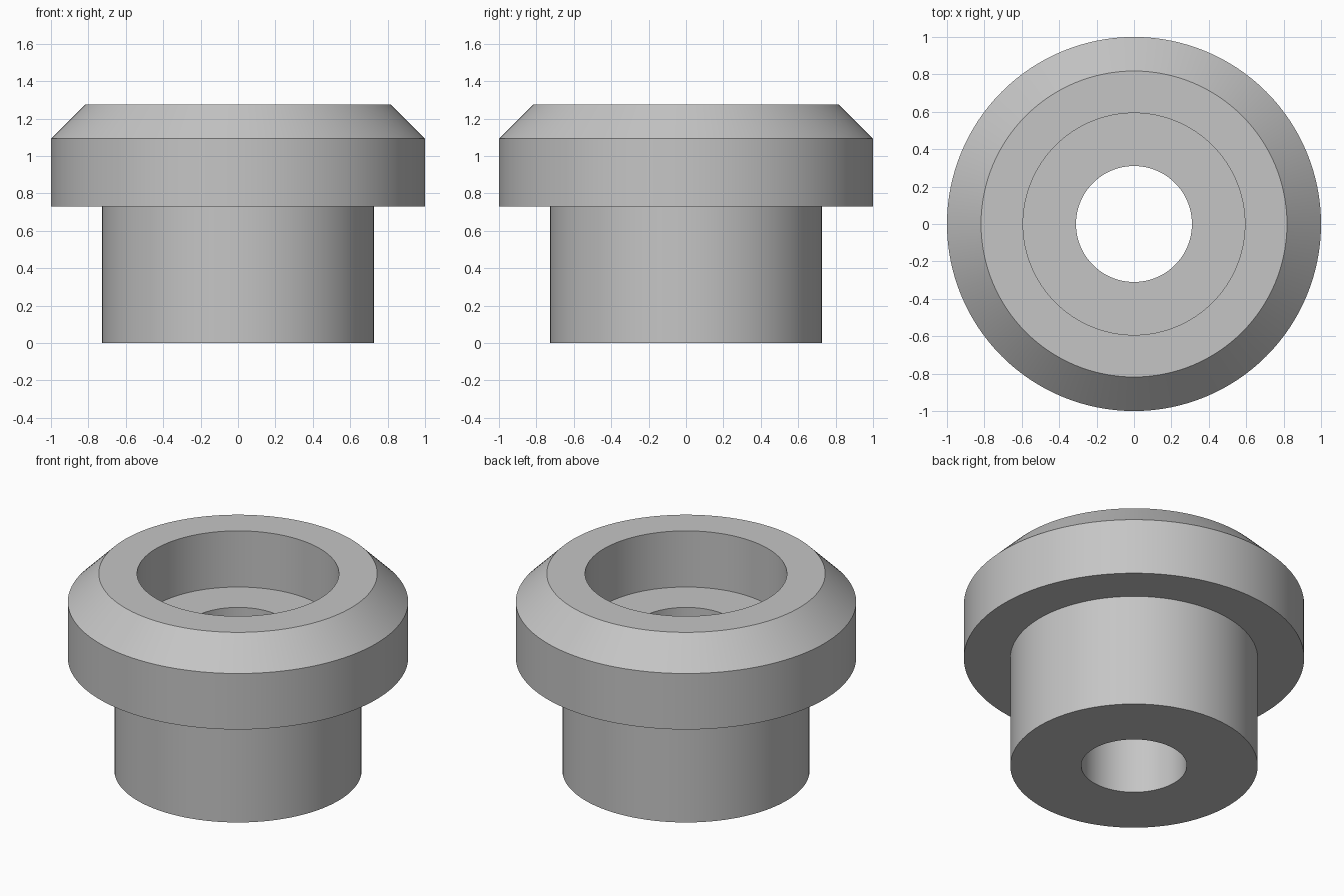
import bpy
import bmesh
import math

cube = bpy.data.objects.get("Cube")
if cube:
    bpy.data.objects.remove(cube, do_unlink=True)

SEGMENTS = 128

# Plain grey material
grey = bpy.data.materials.new("plain_grey")
grey.use_nodes = True
colour = (0.56, 0.56, 0.56, 1)
grey.diffuse_color = colour
grey.node_tree.nodes["Principled BSDF"].inputs["Base Color"].default_value = colour


def lathe(name, profile, material):
    """Revolve a closed (radius, height) profile around z."""
    bm = bmesh.new()
    rings = []
    for i in range(SEGMENTS):
        a = 2 * math.pi * i / SEGMENTS
        rings.append([bm.verts.new((r * math.cos(a), r * math.sin(a), z))
                      for r, z in profile])
    n = len(profile)
    for i in range(SEGMENTS):
        here, there = rings[i], rings[(i + 1) % SEGMENTS]
        for j in range(n):
            k = (j + 1) % n
            bm.faces.new((here[j], there[j], there[k], here[k]))
    bmesh.ops.recalc_face_normals(bm, faces=bm.faces)
    mesh = bpy.data.meshes.new(name)
    bm.to_mesh(mesh)
    bm.free()
    mesh.materials.append(material)
    obj = bpy.data.objects.new(name, mesh)
    bpy.context.collection.objects.link(obj)
    return obj


# Flanged bushing: stem, chamfered collar, counterbore and through hole
bushing = lathe("flanged_bushing", [
    (0.31, 0), (0.727, 0),            # stem base
    (0.727, 0.73), (1, 0.73),         # collar underside
    (1, 1.093), (0.818, 1.275),       # collar wall and chamfer
    (0.593, 1.275), (0.593, 0.911),   # counterbore
    (0.31, 0.911),                    # counterbore floor
], grey)

# Smooth round walls with crisp rims
bpy.ops.object.select_all(action="DESELECT")
bushing.select_set(True)
bpy.context.view_layer.objects.active = bushing
bpy.ops.object.shade_smooth_by_angle(angle=math.radians(30))
